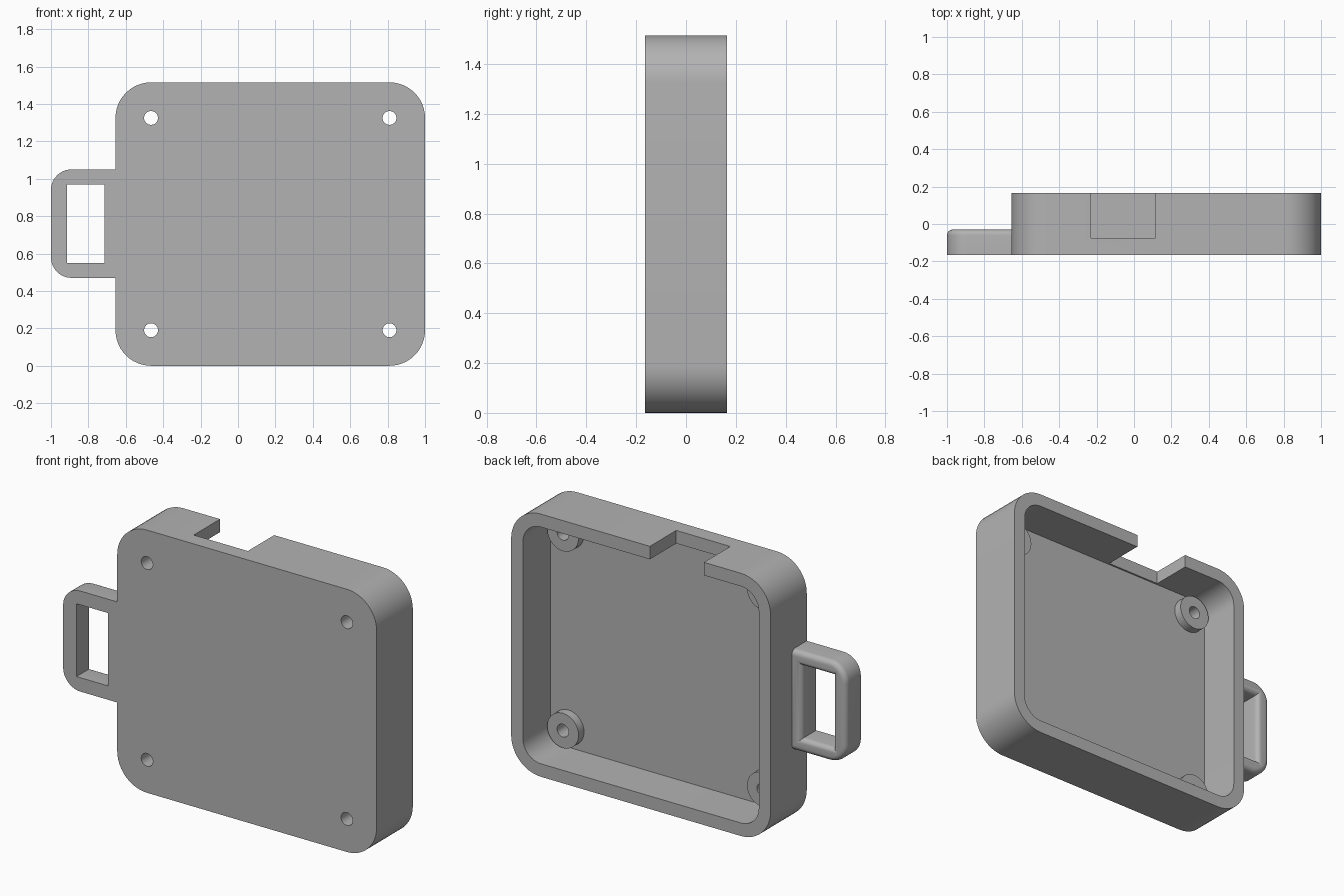
import bpy
import bmesh
from math import sin, cos, pi, radians

if "Cube" in bpy.data.objects:
    bpy.data.objects.remove(bpy.data.objects["Cube"])

grey = bpy.data.materials.new("plain grey")
grey.use_nodes = True
grey.diffuse_color = (0.45, 0.45, 0.45, 1)
grey.node_tree.nodes["Principled BSDF"].inputs["Base Color"].default_value = grey.diffuse_color


def outline(x0, x1, z0, z1, r, steps=12):
    """Rounded rectangle in the x-z plane; square corners when r is zero."""
    corners = [(x1 - r, z1 - r), (x0 + r, z1 - r), (x0 + r, z0 + r), (x1 - r, z0 + r)]
    if r <= 0:
        return corners
    return [(cx + r * cos(a), cz + r * sin(a))
            for q, (cx, cz) in enumerate(corners)
            for a in [(q + i / steps) * pi / 2 for i in range(steps + 1)]]


def slab(name, box, r, sections):
    """Loft a rounded rectangle through (inset, y) sections, front to back."""
    x0, x1, z0, z1 = box
    bm = bmesh.new()
    rings = []
    for inset, y in sections:
        pts = outline(x0 + inset, x1 - inset, z0 + inset, z1 - inset, max(r - inset, 0) if r else 0)
        rings.append([bm.verts.new((x, y, z)) for x, z in pts])
    n = len(rings[0])
    for a, b in zip(rings, rings[1:]):
        for i in range(n):
            j = (i + 1) % n
            bm.faces.new((a[i], a[j], b[j], b[i]))
    bm.faces.new(rings[0])
    bm.faces.new(rings[-1])
    bmesh.ops.remove_doubles(bm, verts=bm.verts, dist=1e-5)
    bmesh.ops.recalc_face_normals(bm, faces=bm.faces)
    mesh = bpy.data.meshes.new(name)
    bm.to_mesh(mesh)
    bm.free()
    mesh.materials.append(grey)
    obj = bpy.data.objects.new(name, mesh)
    bpy.context.collection.objects.link(obj)
    return obj


def disc(name, x, z, r, y0, y1):
    return slab(name, (x - r, x + r, z - r, z + r), r, [(0, y0), (0, y1)])


def combine(target, tool, operation):
    """Apply a boolean and discard the tool."""
    mod = target.modifiers.new(operation, "BOOLEAN")
    mod.operation, mod.object, mod.solver = operation, tool, "EXACT"
    bpy.context.view_layer.objects.active = target
    bpy.ops.object.modifier_apply(modifier=mod.name)
    bpy.data.objects.remove(tool)


FRONT, BACK, FLOOR = -0.165, 0.165, -0.085
LEFT, RIGHT, TOP, WALL, CORNER = -0.655, 1.0, 1.515, 0.075, 0.19
LOOP_BACK, FILLET = -0.03, 0.03
fillet = [(FILLET * (1 - cos(a)), LOOP_BACK - FILLET * (1 - sin(a)))
          for a in [i * pi / 12 for i in range(7)]]

# Strap loop with rounded back edges, inside and out
strap_loop = slab("strap_loop", (-1, -0.5, 0.47, 1.05), 0.11, [(0, FRONT)] + fillet)
window = slab("window_cutter", (-0.915, -0.715, 0.55, 0.97), 0,
              [(0, FRONT - 0.1)] + [(-i, y) for i, y in fillet] + [(-FILLET, LOOP_BACK + 0.1)])
combine(strap_loop, window, "DIFFERENCE")

# Case shell, open at the back
case = slab("case", (LEFT, RIGHT, 0, TOP), CORNER, [(0, FRONT), (0, BACK)])
combine(case, strap_loop, "UNION")
cavity = slab("cavity_cutter", (LEFT + WALL, RIGHT - WALL, WALL, TOP - WALL),
              CORNER - WALL, [(0, FLOOR), (0, BACK + 0.1)])
combine(case, cavity, "DIFFERENCE")

# Cable notch in the top wall
notch = slab("notch_cutter", (-0.23, 0.115, TOP - 0.12, TOP + 0.1), 0, [(0, -0.075), (0, BACK + 0.1)])
combine(case, notch, "DIFFERENCE")

# Screw bosses with through holes
for x in (LEFT + CORNER, RIGHT - CORNER):
    for z in (CORNER, TOP - CORNER):
        combine(case, disc("boss", x, z, 0.1, FRONT + 0.03, FLOOR + 0.05), "UNION")
        combine(case, disc("hole_cutter", x, z, 0.037, FRONT - 0.1, BACK), "DIFFERENCE")

bpy.ops.object.select_all(action="DESELECT")
case.select_set(True)
bpy.context.view_layer.objects.active = case
bpy.ops.object.shade_smooth_by_angle(angle=radians(30))
